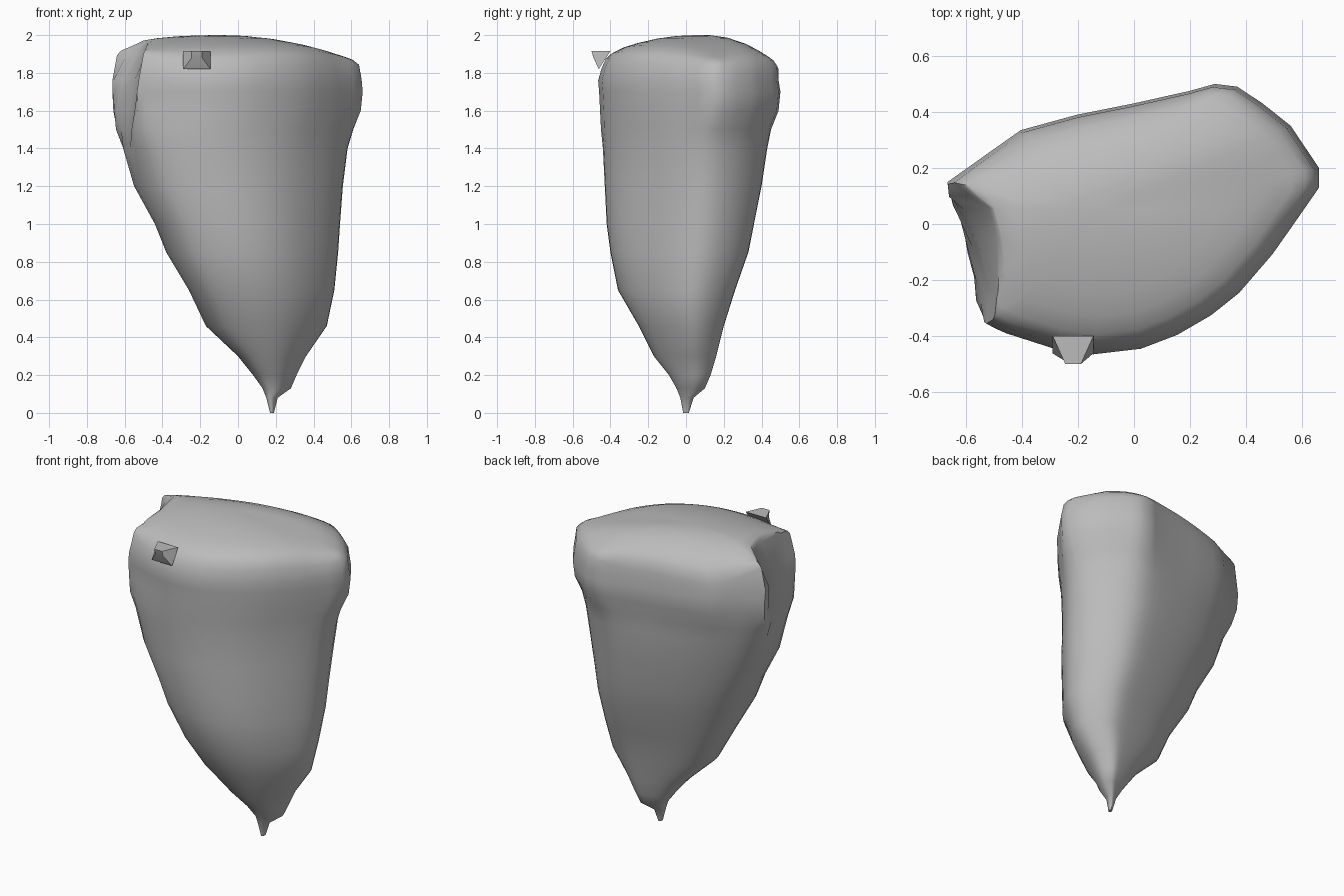
import bpy
import bmesh
import math
from mathutils import Vector

default_cube = bpy.data.objects.get("Cube")
if default_cube:
    bpy.data.objects.remove(default_cube, do_unlink=True)


def make_material(name, colour):
    material = bpy.data.materials.new(name)
    material.use_nodes = True
    material.diffuse_color = colour
    shader = material.node_tree.nodes["Principled BSDF"]
    shader.inputs["Base Color"].default_value = colour
    shader.inputs["Roughness"].default_value = 0.8
    return material


def make_object(name, bm, material, angle):
    bmesh.ops.recalc_face_normals(bm, faces=bm.faces)
    mesh = bpy.data.meshes.new(name)
    bm.to_mesh(mesh)
    bm.free()
    mesh.materials.append(material)
    obj = bpy.data.objects.new(name, mesh)
    bpy.context.collection.objects.link(obj)
    bpy.ops.object.select_all(action="DESELECT")
    obj.select_set(True)
    bpy.context.view_layer.objects.active = obj
    bpy.ops.object.shade_smooth_by_angle(angle=math.radians(angle))
    return obj


def bridge(bm, lower, upper):
    count = len(lower)
    for i in range(count):
        j = (i + 1) % count
        bm.faces.new((lower[i], lower[j], upper[j], upper[i]))


# Widest cross-section, anticlockwise from the right-hand ridge
outline = [
    (.66, .13), (.66, .2), (.56, .35), (.46, .43), (.37, .49), (.29, .5),
    (.2, .475), (0, .43), (-.2, .39), (-.4, .335), (-.52, .25), (-.66, .15),
    (-.65, .06), (-.58, -.22), (-.53, -.35), (-.45, -.385), (-.28, -.44),
    (-.14, -.46), (.03, -.44), (.16, -.39), (.28, -.32), (.38, -.24),
    (.5, -.1), (.57, 0),
]
# Height, then the x and y limits of the section there
sections = [
    (0, .17, .19, -.015, .015),
    (.08, .15, .21, -.03, .04),
    (.13, .13, .28, -.05, .1),
    (.2, .08, .31, -.09, .13),
    (.3, 0, .36, -.17, .16),
    (.46, -.17, .47, -.25, .2),
    (.65, -.26, .51, -.36, .26),
    (.85, -.38, .53, -.4, .33),
    (1, -.44, .54, -.42, .36),
    (1.2, -.55, .555, -.43, .4),
    (1.4, -.61, .58, -.44, .43),
    (1.5, -.65, .61, -.45, .45),
    (1.6, -.66, .65, -.455, .49),
    (1.7, -.665, .66, -.46, .5),
    (1.76, -.665, .655, -.465, .49),
]
# Corners that stay crisp right up to the rim
crisp_corners = [(.66, .165), (.33, .5), (-.66, .15), (-.53, -.35)]


def subdivided(points):
    result = []
    for i, point in enumerate(points):
        here, there = Vector(point), Vector(points[(i + 1) % len(points)])
        result += [here, here.lerp(there, 0.5)]
    return result


def rounded(points, passes):
    for _ in range(passes):
        points = [(points[i - 1] + 2 * p + points[(i + 1) % len(points)]) / 4
                  for i, p in enumerate(points)]
    return points


def fitted(points, x0, x1, y0, y1):
    xs, ys = [p.x for p in points], [p.y for p in points]
    x_scale = (x1 - x0) / (max(xs) - min(xs))
    y_scale = (y1 - y0) / (max(ys) - min(ys))
    return [Vector((x0 + (p.x - min(xs)) * x_scale,
                    y0 + (p.y - min(ys)) * y_scale)) for p in points]


def scooped(x, y, z):
    # Hollowed left end: a steep plane with a wall flaring out at the back
    if z < 1.35:
        return (x, y, z)
    fade = max(0, min(1, (2.02 - z) / .25))
    limit = -.797 + .09 * y + .172 * z
    limit -= .35 * max(0, y + .22) * fade + max(0, y - .03)
    return (max(x, limit), y, z)


def dome_height(x, y):
    # Gentle fall to the ends and front, quicker roll-off along the back edge
    side = .26 if x > -.1 else .13
    back_gap = .43 + .27 * x - y
    roll = max(0, 1 - back_gap / .3)
    return 2 - side * (x + .1) ** 2 - .45 * min(0, y - .05) ** 2 - .13 * roll ** 2


def rim_softness(p):
    return min(1, min((p - Vector(c)).length for c in crisp_corners) / .2)


# Tapered body: soft sections below, cornered ones above, closed by a dome
bm = bmesh.new()
cornered = subdivided(outline)
soft = rounded(cornered, 11)
rings = []
for z, *limits in sections:
    corner_weight = max(0, min(1, (z - 1.35) / .25))
    ring = []
    for p, q in zip(fitted(soft, *limits), fitted(cornered, *limits)):
        r = p.lerp(q, corner_weight)
        ring.append(bm.verts.new(scooped(r.x, r.y, z)))
    rings.append(ring)

# Each cap ring: scale about the crown, drop everywhere, extra drop on soft rims
crown = Vector((-.1, .05))
cap_rings = [(.975, .015, .05), (.93, 0, .025), (.87, 0, .008)]
cap_rings += [(scale, 0, 0) for scale in (.75, .6, .4, .2)]
for scale, drop, soft_drop in cap_rings:
    ring = []
    for p in cornered:
        q = crown.lerp(p, scale)
        z = dome_height(q.x, q.y) - drop - soft_drop * rim_softness(p)
        ring.append(bm.verts.new(scooped(q.x, q.y, z)))
    rings.append(ring)

for lower, upper in zip(rings, rings[1:]):
    bridge(bm, lower, upper)
bm.faces.new(rings[0])
peak = bm.verts.new((crown.x, crown.y, 2))
for i, vert in enumerate(rings[-1]):
    bm.faces.new((vert, rings[-1][(i + 1) % len(cornered)], peak))
bmesh.ops.remove_doubles(bm, verts=bm.verts, dist=0.0005)

stone = make_material("stone grey", (.5, .5, .5, 1))
make_object("tapered_body", bm, stone, 42)


# Small blunt spur on the upper front
def leaning_rectangle(bm, x0, x1, low, high):
    corners = ((x0, low), (x1, low), (x1, high), (x0, high))
    return [bm.verts.new((x, y, z)) for x, (y, z) in corners]


bm = bmesh.new()
base = leaning_rectangle(bm, -.29, -.145, (-.462, 1.82), (-.4, 1.915))
tip = leaning_rectangle(bm, -.245, -.19, (-.49, 1.88), (-.5, 1.915))
bridge(bm, base, tip)
bm.faces.new(base)
bm.faces.new(tip)
make_object("front_spur", bm, stone, 20)
